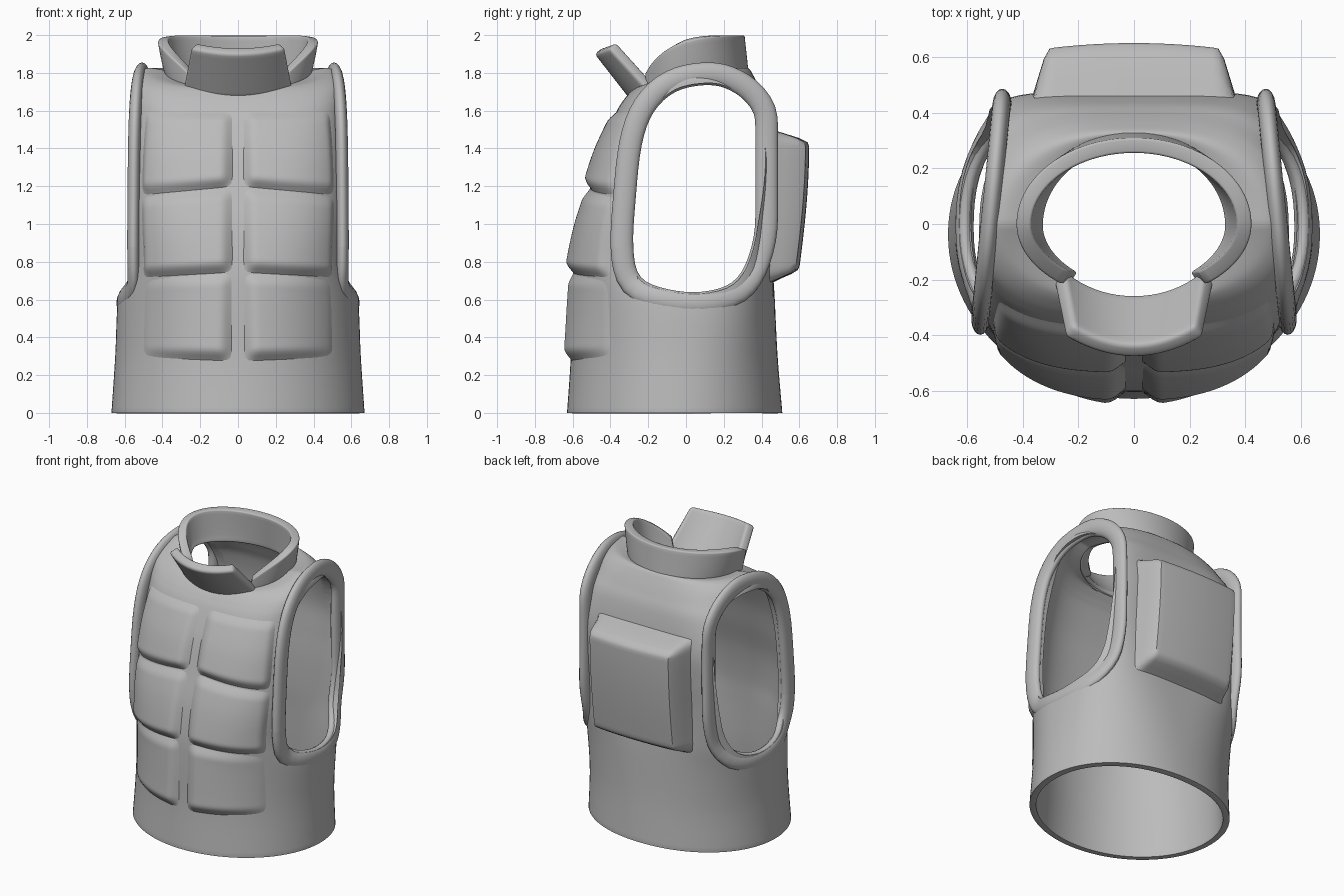
import bpy
import bmesh
from math import sin, cos, radians
from mathutils import Vector

cube = bpy.data.objects.get("Cube")
if cube:
    bpy.data.objects.remove(cube)

grey = bpy.data.materials.new("vest_grey")
grey.use_nodes = True
grey.diffuse_color = (0.5, 0.5, 0.5, 1)
grey.node_tree.nodes["Principled BSDF"].inputs["Base Color"].default_value = (0.5, 0.5, 0.5, 1)

YC = -0.04  # y of the widest line of the torso


def smooth_path(pts, steps, closed=False):
    """Catmull-Rom interpolation of tuples of any length."""
    n, out = len(pts), []
    pick = (lambda i: pts[i % n]) if closed else (lambda i: pts[min(max(i, 0), n - 1)])
    for i in range(n if closed else n - 1):
        p = [pick(i + k) for k in (-1, 0, 1, 2)]
        for s in range(steps):
            t = s / steps
            out.append(tuple(0.5 * (2 * b + (c - a) * t + (2 * a - 5 * b + 4 * c - d) * t * t
                             + (3 * b - a - 3 * c + d) * t ** 3) for a, b, c, d in zip(*p)))
    if not closed:
        out.append(pts[-1])
    return out


# Torso rows: z, half width, front y, back y, front power, back power, front dip
ROWS = smooth_path([
    (0.0, 0.67, -0.63, 0.51, 2.0, 2.1, 0),
    (0.3, 0.65, -0.61, 0.485, 2.0, 2.3, 0),
    (0.6, 0.635, -0.605, 0.47, 2.1, 2.9, 0),
    (0.78, 0.59, -0.595, 0.46, 2.5, 4.2, 0),
    (1.0, 0.585, -0.56, 0.46, 2.8, 5.2, 0),
    (1.2, 0.585, -0.505, 0.47, 2.9, 5.8, 0),
    (1.4, 0.575, -0.45, 0.475, 3.0, 5.8, 0),
    (1.6, 0.56, -0.375, 0.44, 3.0, 4.5, 0.05),
    (1.7, 0.56, -0.335, 0.4, 2.8, 3.4, 0.15),
    (1.78, 0.545, -0.305, 0.36, 2.5, 2.8, 0.3),
    (1.825, 0.48, -0.285, 0.33, 2.2, 2.4, 0.4),
    (1.81, 0.37, -0.27, 0.305, 2.0, 2.0, 0.35)], 6)


def ring_point(row, a):
    """Point on a torso row; angle 0 is the front, 90 is +x."""
    z, rx, yf, yb, nf, nb, dip = row
    s, c = sin(radians(a)), -cos(radians(a))
    n, ry = (nf, YC - yf) if c < 0 else (nb, yb - YC)
    r = (abs(s) ** n + abs(c) ** n) ** (-1 / n)
    y = YC + c * r * ry
    return Vector((s * r * rx, y, z + dip * min(y, 0)))


def row_at(z):
    for lo, hi in zip(ROWS, ROWS[1:]):
        if lo[0] <= z <= hi[0]:
            t = (z - lo[0]) / (hi[0] - lo[0])
            return [p + (q - p) * t for p, q in zip(lo, hi)]
    return ROWS[-7]


def grid_object(name, rows, closed=False):
    """Skin a list of equally long rows of points."""
    n = len(rows[0])
    faces = [(i * n + j, i * n + (j + 1) % n, (i + 1) * n + (j + 1) % n, (i + 1) * n + j)
             for i in range(len(rows) - 1) for j in range(n if closed else n - 1)]
    me = bpy.data.meshes.new(name)
    me.from_pydata([p for row in rows for p in row], [], faces)
    me.materials.append(grey)
    ob = bpy.data.objects.new(name, me)
    bpy.context.collection.objects.link(ob)
    return ob


def thicken(ob, thickness, bevel):
    m = ob.modifiers.new("thickness", 'SOLIDIFY')
    m.thickness, m.offset = thickness, -1
    m = ob.modifiers.new("soft_edge", 'BEVEL')
    m.width, m.segments, m.limit_method, m.angle_limit = bevel, 3, 'ANGLE', radians(50)


def finish(ob):
    """Apply the modifiers and shade smooth."""
    dg = bpy.context.evaluated_depsgraph_get()
    me = bpy.data.meshes.new_from_object(ob.evaluated_get(dg))
    ob.modifiers.clear()
    ob.data = me
    bpy.ops.object.select_all(action='DESELECT')
    ob.select_set(True)
    bpy.context.view_layer.objects.active = ob
    bpy.ops.object.shade_smooth_by_angle(angle=radians(45))


# Armhole outline in the side plane (y, z)
HOLE = smooth_path([
    (-0.29, 0.88), (-0.25, 0.71), (-0.1, 0.645), (0.08, 0.63), (0.25, 0.68), (0.34, 0.82),
    (0.39, 1.05), (0.42, 1.3), (0.405, 1.5), (0.33, 1.65), (0.21, 1.73), (0.09, 1.745),
    (-0.06, 1.71), (-0.18, 1.6), (-0.245, 1.42), (-0.275, 1.15)], 4, True)
count = len(HOLE)

# Torso shell with the armholes cut through it
body = grid_object("vest_body", [[ring_point(r, j * 3) for j in range(120)] for r in ROWS], True)
thicken(body, 0.042, 0.018)
cutter = grid_object("armhole_cutter", [[(x, y, z) for y, z in HOLE] for x in (-1, 1)], True)
bm = bmesh.new()
bm.from_mesh(cutter.data)
bmesh.ops.holes_fill(bm, edges=bm.edges, sides=0)
bmesh.ops.recalc_face_normals(bm, faces=bm.faces)
bm.to_mesh(cutter.data)
bm.free()
cutter.hide_render = True
cut = body.modifiers.new("armholes", 'BOOLEAN')
cut.operation, cut.solver, cut.object = 'DIFFERENCE', 'EXACT', cutter
finish(body)
bpy.data.objects.remove(cutter)


# Wide, flat padded rims around the armholes
def rim_center(i):
    (y0, z0), (y, z), (y1, z1) = HOLE[i - 1], HOLE[i], HOLE[(i + 1) % count]
    out = Vector((z1 - z0, y0 - y1)).normalized() * 0.05
    y, z = y + out.x, z + out.y
    row = row_at(z)
    n, ry = (row[4], YC - row[2]) if y < YC else (row[5], row[3] - YC)
    k = min(abs(y - YC) / ry, 1)
    x = max(row[1] * (1 - k ** n) ** (1 / n) - 0.026, 0.52 - 0.1 * y)
    return Vector((x, min(y, 0.427), z))


centers = [rim_center(i) for i in range(count)]
centers = [(centers[i - 1] + centers[i] * 2 + centers[(i + 1) % count]) / 4 for i in range(count)]
for side, name in ((1, "left_armhole_rim"), (-1, "right_armhole_rim")):
    rows = []
    for i, c in enumerate(centers):
        tangent = (centers[(i + 1) % count] - centers[i - 1]).normalized()
        u = tangent.cross(Vector((1, 0, 0))).normalized()
        w = tangent.cross(u)
        ring = [c + u * 0.06 * cos(radians(q)) + w * 0.033 * sin(radians(q))
                for q in range(0, 360, 20)]
        rows.append([Vector((p.x * side, p.y, p.z)) for p in ring[::side]])
    finish(grid_object(name, rows + rows[:1], True))


def puff(t, edge):
    """Soft rise from 0 to 1 near both ends of 0..1."""
    d = min(min(t, 1 - t) / edge, 1)
    return sin(d * radians(90)) ** 1.2


def front_panel(name, side, z0, z1, slope0, slope1, width, fade):
    n, rows = 32, []
    for i in range(n + 1):
        v, row = i / n, []
        for j in range(n + 1):
            u = j / n
            a = side * (2.5 + (width - 2.5) * u)
            z = (z0 - slope0 * u) * (1 - v) + (z1 - slope1 * u) * v
            r = row_at(z)
            p = ring_point(r, a)
            normal = Vector((p.x / r[1] ** 2, (p.y - YC) / (YC - r[2]) ** 2, 0)).normalized()
            lift = (0.052 - 0.026 * v) * (1 - fade * u * u) * puff(u, 0.13) * puff(v, 0.16) - 0.004
            row.append(p + normal * lift)
        rows.append(row[::side])
    finish(grid_object(name, rows))


# Three rows of padded chest panels, mirrored left and right
for label, *shape in (("lower", 0.27, 0.75, -0.02, 0.03, 53, 0.95),
                      ("middle", 0.74, 1.2, 0.03, 0.05, 53, 0.35),
                      ("upper", 1.195, 1.62, 0.05, 0.0, 52, 0.35)):
    for side, word in ((1, "left"), (-1, "right")):
        front_panel(f"{word}_{label}_panel", side, *shape)

# Back pack: a rounded pad raised from the back
n, rows = 36, []
for i in range(n + 1):
    v, row = i / n, []
    for j in range(n + 1):
        u = j / n
        x, z = 0.365 - 0.73 * u, 0.69 + 0.81 * v
        r = row_at(z)
        base = YC + (r[3] - YC) * (1 - abs(x / r[1]) ** r[5]) ** (1 / r[5]) - 0.006
        top = 0.59 + 0.062 * sin(radians(100 * v)) - 0.2 * x * x
        row.append((x, base + (top - base) * puff(u, 0.09) * puff(v, 0.1), z))
    rows.append(row)
finish(grid_object("back_pack", rows))


def neck_point(a, rx, yf, yb):
    s, c = sin(radians(a)), -cos(radians(a))
    return rx * s, c * (-yf if c < 0 else yb)


# Standing collar round the back and sides, falling toward the front
rows = []
for i in range(9):
    t, row = i / 8, []
    for a in range(38, 323, 4):
        x, y = neck_point(a, 0.375 + 0.05 * t ** 0.7, -0.275, 0.335 - 0.025 * t)
        low = 1.77 + 0.35 * min(y, 0)
        high = 2.0 - 0.2 * (abs(a - 180) / 142) ** 4
        row.append((x, y, low + (high - low) * t))
    rows.append(row)
collar = grid_object("collar", rows)
thicken(collar, 0.055, 0.018)
finish(collar)

# Front collar flap leaning outward
rows = []
for i in range(9):
    t, row = i / 8, []
    for j in range(-10, 11):
        k = j / 10
        x, y = neck_point(50 * k, 0.385, -0.3, 0.3)
        start = Vector((x, y, 1.77 + 0.35 * y))
        end = Vector((0.25 * k, -0.483 + 0.075 * k * k, 1.9 + 0.03 * k * k))
        row.append(start.lerp(end, t))
    rows.append(row)
flap = grid_object("collar_flap", rows)
thicken(flap, 0.06, 0.018)
finish(flap)
